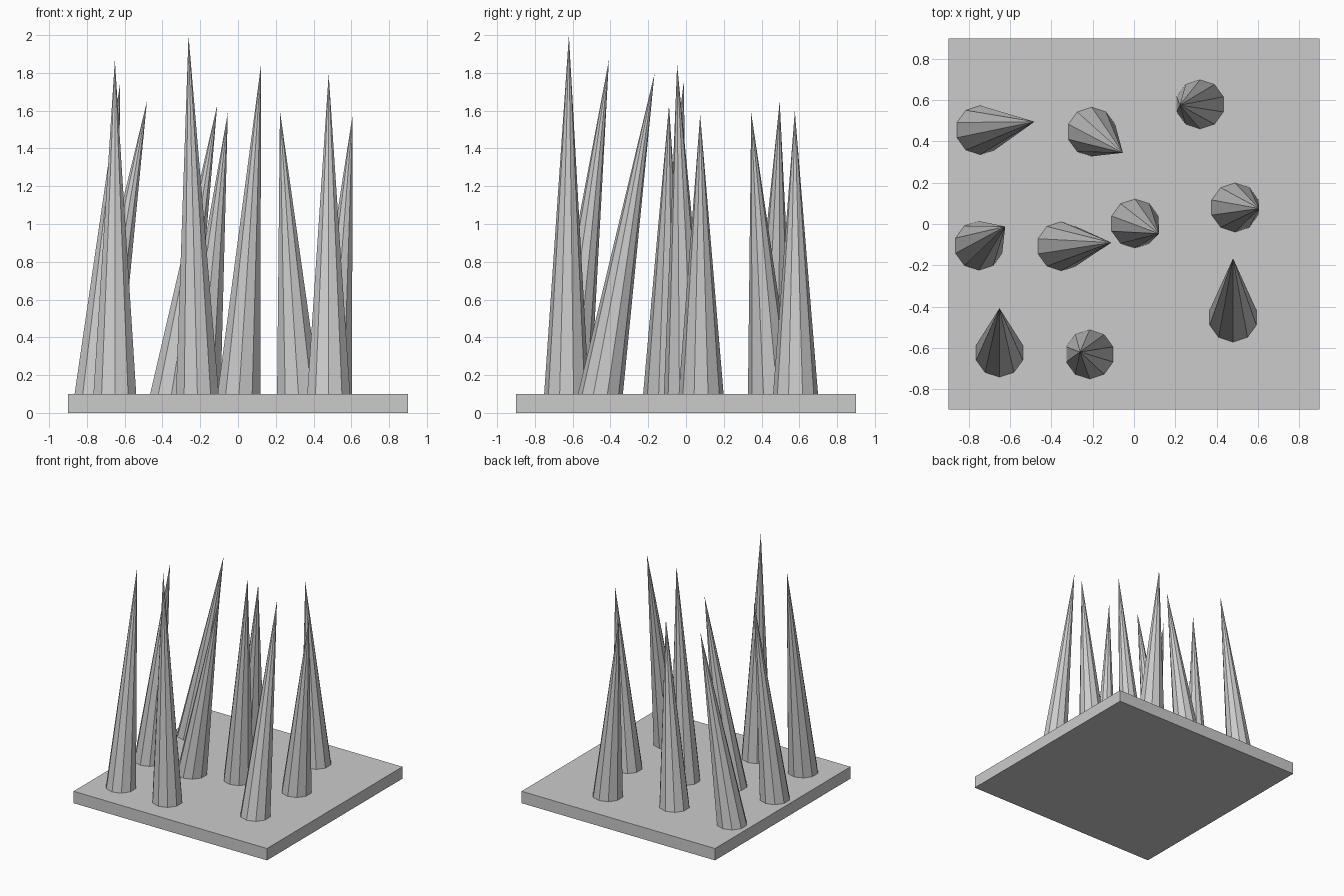
import bpy, bmesh

if "Cube" in bpy.data.objects:
    bpy.data.objects.remove(bpy.data.objects["Cube"])

grey = bpy.data.materials.new("plain grey")
grey.diffuse_color = (0.6, 0.6, 0.6, 1)
grey.use_nodes = True
grey.node_tree.nodes["Principled BSDF"].inputs["Base Color"].default_value = grey.diffuse_color

BASE_TOP, RADIUS, SIDES = 0.1, 0.119, 10


def finish(name, bm):
    mesh = bpy.data.meshes.new(name)
    bm.to_mesh(mesh)
    bm.free()
    mesh.materials.append(grey)
    bpy.context.collection.objects.link(bpy.data.objects.new(name, mesh))


# Square base slab
bm = bmesh.new()
bmesh.ops.create_cube(bm, size=1)
for v in bm.verts:
    v.co = (v.co.x * 1.8, v.co.y * 1.8, (v.co.z + 0.5) * BASE_TOP)
finish("base_slab", bm)


# Leaning spike: level ten-sided foot, tip pulled sideways
def spike(name, foot, tip):
    bm = bmesh.new()
    bmesh.ops.create_cone(bm, cap_ends=True, segments=SIDES, radius1=RADIUS,
                          radius2=0, depth=1)
    bmesh.ops.remove_doubles(bm, verts=bm.verts, dist=1e-5)
    for v in bm.verts:
        if v.co.z > 0:
            v.co = tip
        else:
            v.co = (v.co.x + foot[0], v.co.y + foot[1], BASE_TOP)
    finish(name, bm)


# Foot centre (x, y) and tip (x, y, z) of each spike
spikes = [
    ((-0.745, 0.455), (-0.482, 0.496, 1.65)),
    ((-0.205, 0.447), (-0.054, 0.345, 1.59)),
    ((0.32, 0.58), (0.222, 0.576, 1.60)),
    ((-0.752, -0.105), (-0.624, -0.012, 1.75)),
    ((-0.352, -0.108), (-0.11, -0.09, 1.63)),
    ((0.005, 0.002), (0.122, -0.047, 1.845)),
    ((0.49, 0.08), (0.607, 0.075, 1.58)),
    ((-0.652, -0.623), (-0.652, -0.408, 1.87)),
    ((-0.215, -0.632), (-0.262, -0.62, 2.0)),
    ((0.48, -0.453), (0.48, -0.167, 1.795)),
]
for i, (foot, tip) in enumerate(spikes, 1):
    spike(f"spike_{i}", foot, tip)
